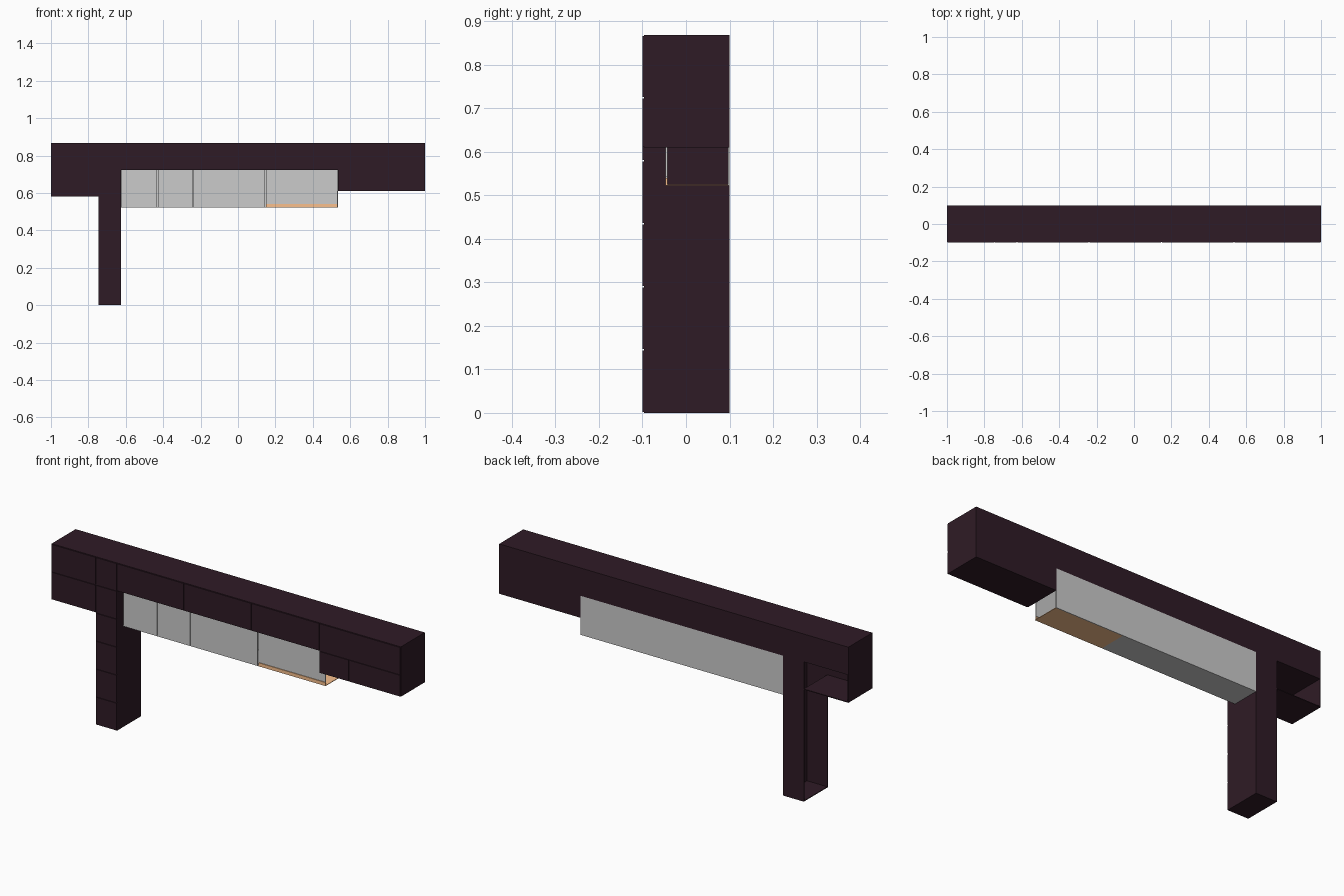
import bpy

if "Cube" in bpy.data.objects:
    bpy.data.objects.remove(bpy.data.objects["Cube"])


def material(name, rgb):
    m = bpy.data.materials.new(name)
    m.diffuse_color = (*rgb, 1)
    m.use_nodes = True
    m.node_tree.nodes["Principled BSDF"].inputs["Base Color"].default_value = m.diffuse_color
    return m


DARK = material("dark_wood", (0.028, 0.011, 0.019))
TAN = material("tan_wood", (0.95, 0.53, 0.27))


def box(name, x, y, z, mat=None):
    """Box spanning the given (min, max) ranges."""
    bpy.ops.mesh.primitive_cube_add(size=1)
    o = bpy.context.object
    o.name = name
    for v in o.data.vertices:
        v.co = [r[0] if c < 0 else r[1] for c, r in zip(v.co, (x, y, z))]
    if mat:
        o.data.materials.append(mat)
    return o


Y0, Y1 = -0.1, 0.1
T = 0.004            # sheet thickness
BODY = Y0 + T        # carcass front, behind the doors
GAP = 0.002
TOP, MID = 0.868, 0.724
PX0, PX1 = -0.745, -0.625     # tall pillar
HX = 0.535                    # right end of the hanging niche


def fronts(name, xs, zs, y=Y0, mat=DARK):
    """Grid of thin door fronts separated by small gaps."""
    for a, b in zip(xs, xs[1:]):
        for c, d in zip(zs, zs[1:]):
            box(name, (a + GAP, b - GAP), (y, y + T), (c + GAP, d - GAP), mat)


# Long upper run
box("upper_carcass", (-1, 1), (BODY, Y1), (MID, TOP), DARK)
fronts("upper_door", [-1, PX0, PX1, -0.24, 0.147, HX, 1], [MID, TOP])

# Left lower cabinet, open at the back
box("left_cabinet_side", (-1, -1 + T), (BODY, Y1), (0.58, MID), DARK)
box("left_cabinet_floor", (-1, PX0), (BODY, Y1), (0.58, 0.58 + T), DARK)
box("left_cabinet_face", (-1, PX0), (BODY, BODY + T), (0.58, MID), DARK)
fronts("left_cabinet_door", [-1, PX0], [0.58, MID])

# Tall pillar, open on its left side
box("pillar_face", (PX0, PX1), (BODY, BODY + T), (0, MID), DARK)
box("pillar_back", (PX0, PX1), (Y1 - T, Y1), (0, MID), DARK)
box("pillar_side", (PX1 - T, PX1), (BODY, Y1), (0, MID), DARK)
box("pillar_floor", (PX0, PX1), (BODY, Y1), (0, T), DARK)
fronts("pillar_drawer", [PX0, PX1], [MID * i / 5 for i in range(6)])

# Right lower cabinet
box("right_cabinet", (HX, 1), (BODY, Y1), (0.61, MID), DARK)
fronts("right_cabinet_door", [HX, 0.705, 1], [0.61, MID])

# Recessed hanging niche between the cabinets, open at its right end
HZ, HY, SPLIT = 0.522, -0.047, 0.147
box("niche_back", (PX1, HX), (Y1 - T, Y1), (HZ, MID))
box("niche_floor", (PX1, SPLIT), (HY, Y1 - T), (HZ, HZ + 0.003))
box("niche_floor_tan", (SPLIT, HX), (HY, Y1 - T), (HZ, HZ + 0.003), TAN)
fronts("niche_front", [PX1, -0.43, -0.24, SPLIT], [HZ, MID], HY, None)
fronts("niche_front_right", [SPLIT, HX], [0.54, MID], HY, None)
box("niche_trim", (SPLIT + GAP, HX - GAP), (HY, HY + T), (HZ + 0.003, 0.54), TAN)
